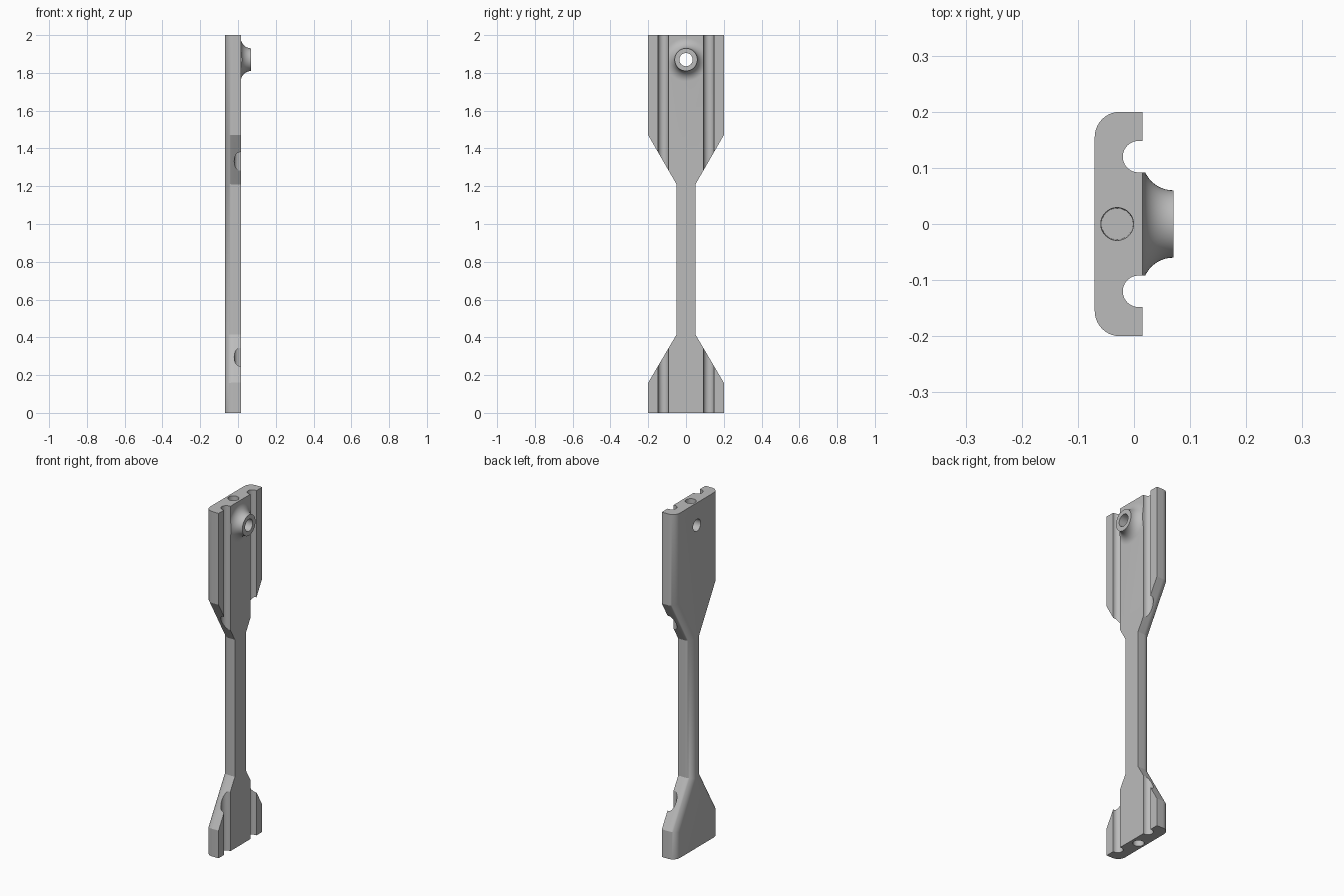
import bpy, bmesh
from math import sin, cos, pi, tan

if "Cube" in bpy.data.objects:
    bpy.data.objects.remove(bpy.data.objects["Cube"])

BACK, FACE, TIP = -0.07, 0.015, 0.07     # depth planes of plate and boss
BOSS_Z, FILLET, FLARE = 1.87, 0.045, 0.055

grey = bpy.data.materials.new("plain grey")
grey.use_nodes = True
grey.diffuse_color = (0.5, 0.5, 0.5, 1)
grey.node_tree.nodes["Principled BSDF"].inputs["Base Color"].default_value = grey.diffuse_color


def loft(name, rings):
    """Closed solid skinned through rings of equal point count."""
    bm = bmesh.new()
    loops = [[bm.verts.new(p) for p in ring] for ring in rings]
    n = len(loops[0])
    for a, b in zip(loops, loops[1:]):
        for i in range(n):
            j = (i + 1) % n
            bm.faces.new((a[i], a[j], b[j], b[i]))
    bm.faces.new(loops[0])
    bm.faces.new(loops[-1])
    bmesh.ops.recalc_face_normals(bm, faces=bm.faces[:])
    mesh = bpy.data.meshes.new(name)
    bm.to_mesh(mesh)
    bm.free()
    mesh.materials.append(grey)
    obj = bpy.data.objects.new(name, mesh)
    bpy.context.scene.collection.objects.link(obj)
    return obj


def turned(name, profile, axis, center, sides=48):
    """Round solid from (position, radius) pairs along x or z."""
    rings = []
    for h, r in profile:
        ring = []
        for i in range(sides):
            u, v = r * cos(2 * pi * i / sides), r * sin(2 * pi * i / sides)
            ring.append((h, u, center + v) if axis == "x" else (center + u, v, h))
        rings.append(ring)
    return loft(name, rings)


def combine(target, tool, operation):
    mod = target.modifiers.new(operation, "BOOLEAN")
    mod.operation, mod.solver, mod.object = operation, "EXACT", tool
    bpy.context.view_layer.update()
    graph = bpy.context.evaluated_depsgraph_get()
    mesh = bpy.data.meshes.new_from_object(target.evaluated_get(graph))
    target.modifiers.clear()
    target.data = mesh
    bpy.data.objects.remove(tool)


def outline(x, inset):
    """Plate outline moved inward along its long sides only."""
    s = inset * tan(pi / 12)
    half = [(0.2, 0), (0.2, 0.16 - s), (0.05, 0.415 - s),
            (0.05, 1.21 + s), (0.2, 1.47 + s), (0.2, 2)]
    right = [(x, y - inset, z) for y, z in half]
    return right + [(x, -y, z) for x, y, z in reversed(right)]


# Waisted plate with rounded back edges
steps = 10
rings = [outline(FACE, 0)]
for i in range(steps + 1):
    a = pi / 2 * i / steps
    rings.append(outline(BACK + FILLET * (1 - sin(a)), FILLET * (1 - cos(a))))
plate = loft("slotted_plate", rings)

# Flared boss near the top
profile = [(-0.01, 0.06 + FLARE)]
for i in range(13):
    a = pi / 2 * i / 12
    profile.append((TIP - FLARE * cos(a), 0.06 + FLARE * (1 - sin(a))))
combine(plate, turned("boss", profile, "x", BOSS_Z), "UNION")

# Round-bottomed grooves down both sides of the face
for side in (-1, 1):
    section = [(0.2, 0.028)]
    for i in range(25):
        a = pi / 2 + pi * i / 24
        section.append((0.008 + 0.028 * cos(a), 0.028 * sin(a)))
    section.append((0.2, -0.028))
    groove = loft("groove_cutter", [[(x, y + side * 0.12, z) for x, y in section]
                                    for z in (-0.1, 2.1)])
    combine(plate, groove, "DIFFERENCE")

# Through hole in the boss, blind holes in both ends
combine(plate, turned("boss_hole_cutter", [(-0.2, 0.035), (0.2, 0.035)], "x", BOSS_Z), "DIFFERENCE")
for low, high in (((-0.05, 0.03), (0.1, 0.028)), ((1.92, 0.028), (2.05, 0.03))):
    combine(plate, turned("end_hole_cutter", [low, high], "z", -0.03), "DIFFERENCE")

# Smooth curves, sharp corners
bpy.ops.object.select_all(action="DESELECT")
plate.select_set(True)
bpy.context.view_layer.objects.active = plate
bpy.ops.object.shade_smooth_by_angle(angle=pi / 7)
